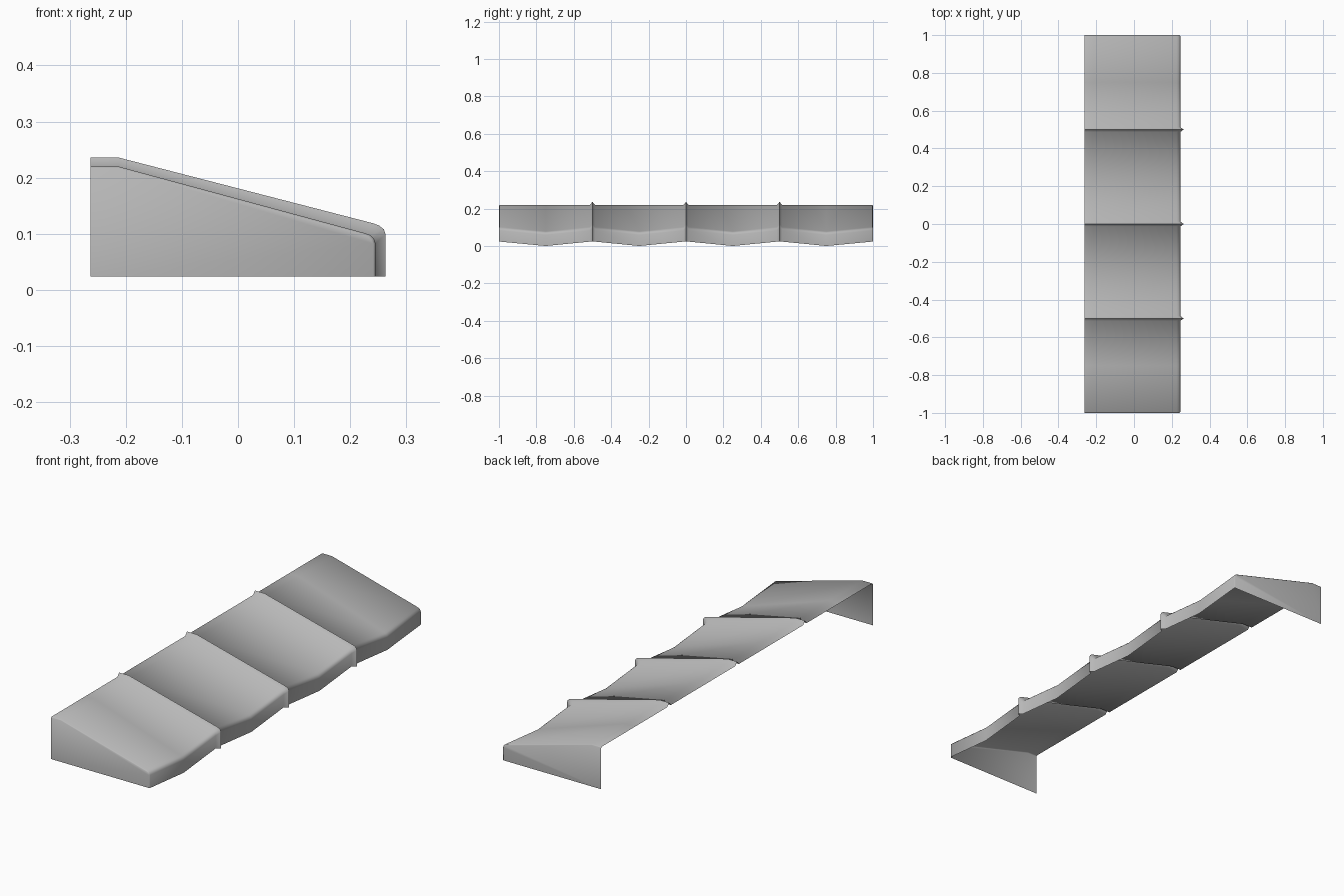
import bpy, bmesh, math

if "Cube" in bpy.data.objects:
    bpy.data.objects.remove(bpy.data.objects["Cube"])

# side profiles, back to front: fabric sheet, raised seam, end panel outline
LOW = .0235
SHEET = [(-.263, .22), (-.213, .22), (.225, .1015), (.235, .098), (.242, .092), (.245, .083), (.245, LOW)]
SEAM = [(-.263, .236), (-.213, .236), (.240, .119), (.251, .115), (.260, .108), (.263, .099), (.263, LOW)]
SIDE = [(-.263, .216), (-.2135, .216), (.224, .0975), (.233, .094), (.238, .089), (.241, .082), (.241, LOW)]
FOLD = .013
SAG = LOW


def row(bm, profile, y, sag=0.0):
    verts = []
    for x, z in profile:
        t = min(1, max(0, (x + .213) / .438))
        verts.append(bm.verts.new((x, y, z - sag * t)))
    return verts


def finish(bm, name, angle, color):
    bmesh.ops.recalc_face_normals(bm, faces=bm.faces)
    mesh = bpy.data.meshes.new(name)
    bm.to_mesh(mesh)
    bm.free()
    mat = bpy.data.materials.new("dark_grey_fabric")
    mat.diffuse_color = color
    mat.use_nodes = True
    mat.node_tree.nodes["Principled BSDF"].inputs["Base Color"].default_value = mat.diffuse_color
    mesh.materials.append(mat)
    ob = bpy.data.objects.new(name, mesh)
    bpy.context.collection.objects.link(ob)
    bpy.context.view_layer.objects.active = ob
    ob.select_set(True)
    bpy.ops.object.shade_smooth_by_angle(angle=math.radians(angle))
    ob.select_set(False)


# one continuous thin sheet: side panels, four sagging bays, folded seams
bm = bmesh.new()
rows = [row(bm, SIDE, -1), row(bm, SHEET, -.996)]
for i in range(4):
    y0 = -1 + i * .5
    if i:
        rows += [row(bm, SHEET, y0 - FOLD), row(bm, SEAM, y0), row(bm, SHEET, y0 + FOLD)]
    rows.append(row(bm, SHEET, y0 + .25, SAG))
rows += [row(bm, SHEET, .996), row(bm, SIDE, 1)]
for a, b in zip(rows, rows[1:]):
    for k in range(len(a) - 1):
        bm.faces.new((a[k], a[k + 1], b[k + 1], b[k]))
# flat end panels closing both sides
for r, y in ((rows[0], -1), (rows[-1], 1)):
    corner = bm.verts.new((-.263, y, LOW))
    bm.faces.new(r + [corner])
finish(bm, "awning_canopy", 75, (.48, .48, .48, 1))
